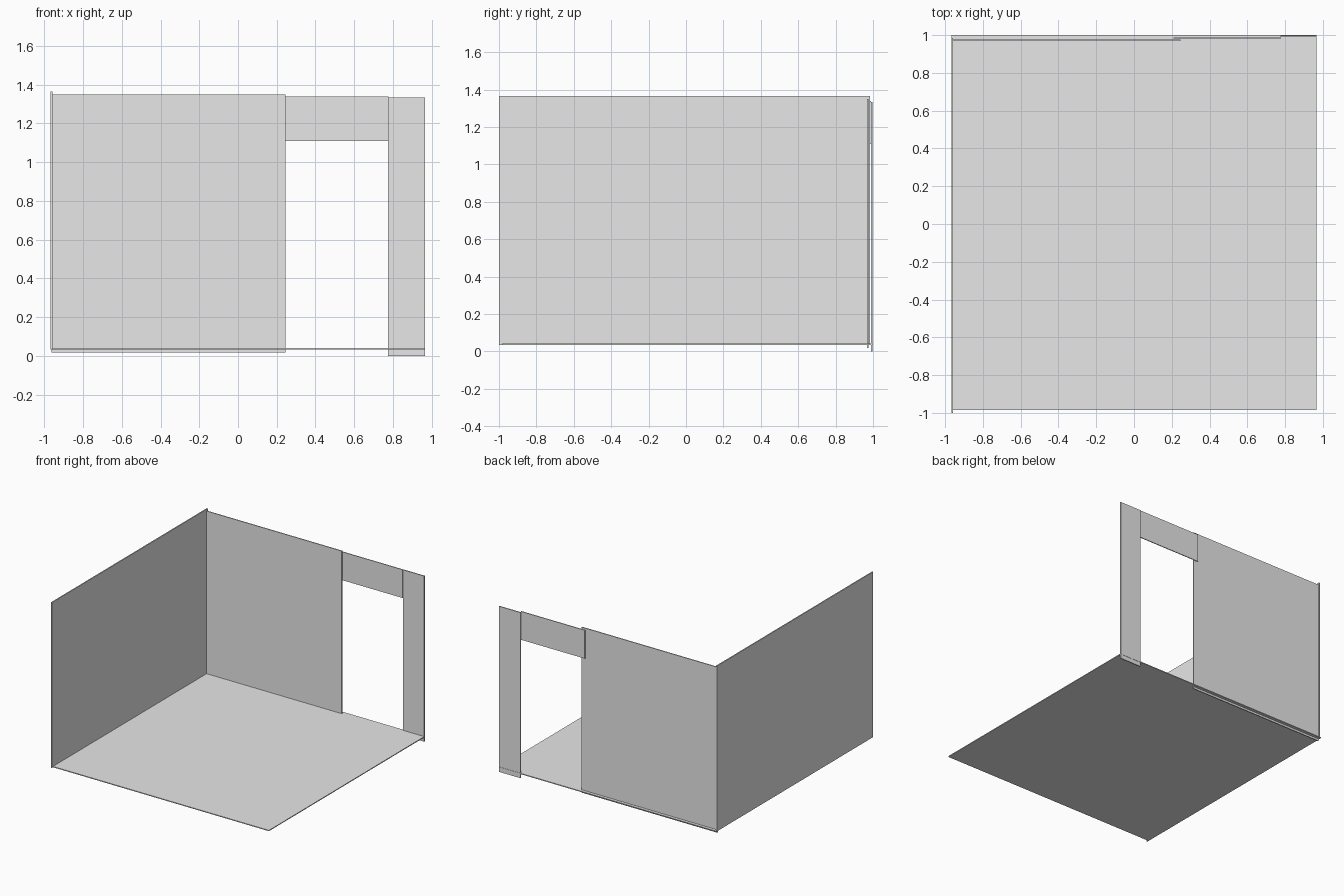
import bpy
from mathutils import Vector

cube = bpy.data.objects.get("Cube")
if cube:
    bpy.data.objects.remove(cube, do_unlink=True)

# Plain grey for the whole room
grey = bpy.data.materials.new("light_grey")
grey.use_nodes = True
colour = (0.8, 0.8, 0.8, 1)
grey.diffuse_color = colour
grey.node_tree.nodes["Principled BSDF"].inputs["Base Color"].default_value = colour


def panel(name, low, high):
    """Thin box between two opposite corners."""
    low, high = Vector(low), Vector(high)
    bpy.ops.mesh.primitive_cube_add(size=1, location=(low + high) / 2)
    obj = bpy.context.object
    obj.name = name
    obj.scale = high - low
    bpy.ops.object.transform_apply(location=False, rotation=False, scale=True)
    obj.data.materials.append(grey)
    return obj


# Floor and solid side wall
panel("floor", (-0.965, -0.985, 0.034), (0.965, 1.0, 0.041))
panel("right_wall", (-0.967, -1.0, 0.034), (-0.958, 0.985, 1.365))

# Back wall with a doorway: main panel, lintel overlapping it, narrow end panel
panel("back_wall", (-0.962, 0.969, 0.018), (0.245, 0.977, 1.35))
panel("door_lintel", (0.21, 0.981, 1.11), (0.778, 0.988, 1.338))
panel("door_side_panel", (0.775, 0.99, 0.0), (0.965, 0.998, 1.333))
